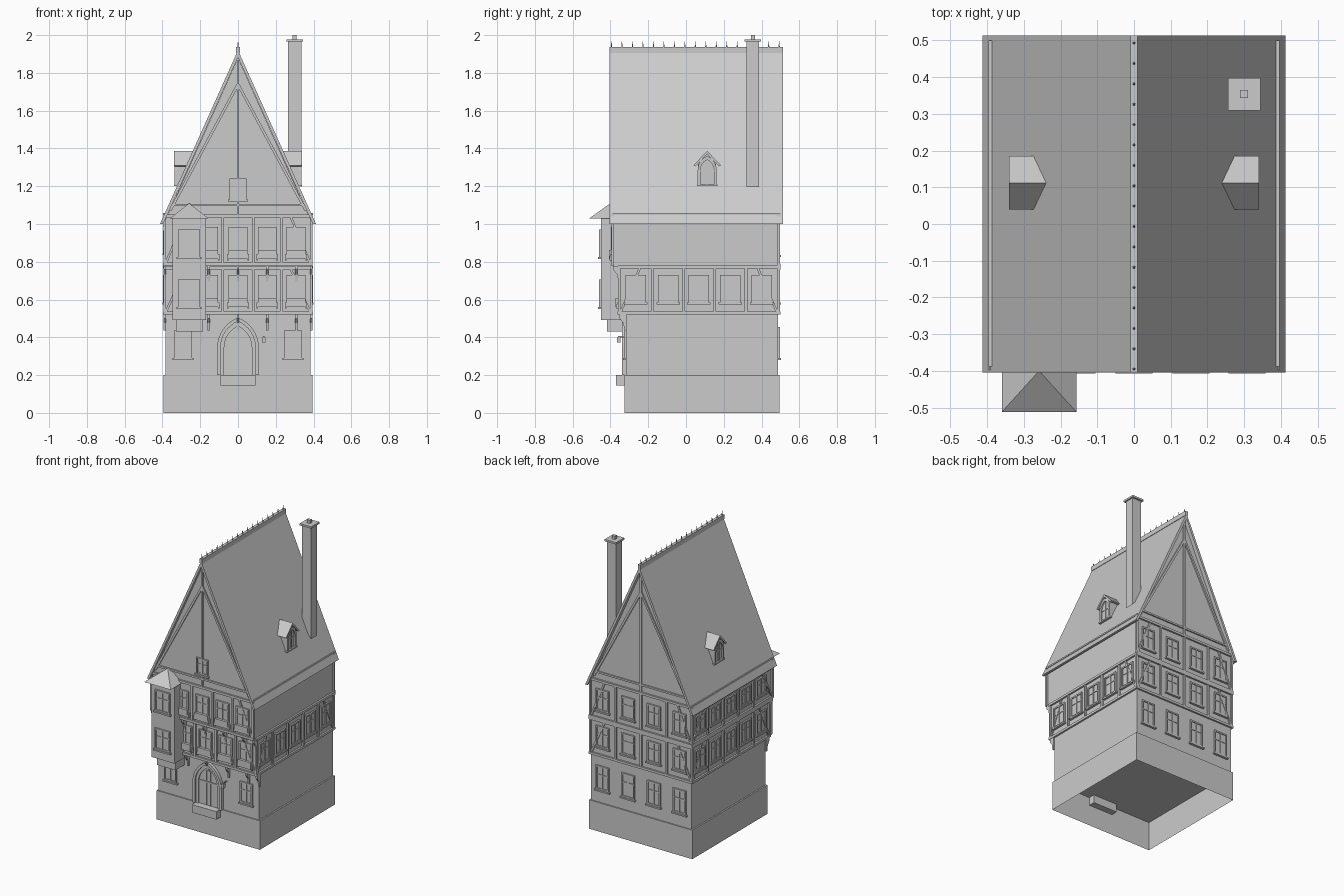
import bpy, bmesh, math
from mathutils import Vector, Matrix

if "Cube" in bpy.data.objects:
    bpy.data.objects.remove(bpy.data.objects["Cube"])

parts = {}
def part(name):
    return parts.setdefault(name, bmesh.new())

def box(name, x0, x1, y0, y1, z0, z1):
    c = Vector(((x0+x1)/2, (y0+y1)/2, (z0+z1)/2))
    m = Matrix.Translation(c) @ Matrix.Diagonal((x1-x0, y1-y0, z1-z0, 1))
    return bmesh.ops.create_cube(part(name), size=1, matrix=m)["verts"]

class Wall:
    """Drawing plane: u along the wall, z up, d outwards."""
    def __init__(self, axis, pos, sign):
        self.axis, self.pos, self.sign = axis, pos, sign
    def at(self, u, z, d):
        k = self.pos + d*self.sign
        return (u, k, z) if self.axis == "y" else (k, u, z)

def prism(name, wall, pts, d0, d1):
    bm = part(name)
    a = [bm.verts.new(wall.at(u, z, d0)) for u, z in pts]
    b = [bm.verts.new(wall.at(u, z, d1)) for u, z in pts]
    bm.faces.new(a)
    bm.faces.new(b[::-1])
    for i in range(len(a)):
        j = (i+1) % len(a)
        bm.faces.new((a[j], a[i], b[i], b[j]))

def bar(name, wall, p, q, w=.014, d=.009):
    p, q = Vector(p), Vector(q)
    t = (q-p).normalized()
    n = Vector((-t.y, t.x))*w/2
    prism(name, wall, [p+n, q+n, q-n, p-n], -.004, d)

def rect(name, wall, u0, u1, z0, z1, d, d0=-.004):
    prism(name, wall, [(u0, z0), (u1, z0), (u1, z1), (u0, z1)], d0, d)

def window(wall, u, z0, z1, w=.1, sill=True):
    h, t = w/2, .01
    rect("window_panes", wall, u-h, u+h, z0, z1, .004)
    for s in (-1, 1):
        bar("window_frames", wall, (u+s*(h-t/2), z0), (u+s*(h-t/2), z1), t, .011)
    for z in (z0+t/2, z1-t/2):
        bar("window_frames", wall, (u-h, z), (u+h, z), t, .010)
    bar("window_frames", wall, (u, z0), (u, z1), .007, .009)
    zt = z0+(z1-z0)*.62
    bar("window_frames", wall, (u-h, zt), (u+h, zt), .007, .008)
    if sill:
        rect("window_sills", wall, u-h-.008, u+h+.008, z0-.01, z0, .016)

def framing(wall, u0, u1, z0, z1, posts):
    for z in (z0+.008, z1-.008):
        bar("timber_frame", wall, (u0, z), (u1, z), .016, .012)
    for u in [u0+.007] + posts + [u1-.007]:
        bar("timber_frame", wall, (u, z0), (u, z1), .014, .010)
    # leaning braces in the end bays
    for u, s in ((u0, 1), (u1, -1)):
        bar("timber_braces", wall, (u+s*.014, z0+.015), (u+s*.115, z1-.015), .012, .008)

def arch(u, w, z0, zs, zt, n=8):
    h = zt-zs
    r = (w*w+h*h)/(2*w)
    a = math.atan2(h, r-w)
    half = [(w-r+r*math.cos(a*i/n), zs+r*math.sin(a*i/n)) for i in range(n+1)]
    right = [(w, z0)] + half
    return [(u+x, z) for x, z in right] + [(u-x, z) for x, z in right[-2::-1]]

# plinth, open underneath
v = box("plinth", -.395, .395, -.325, .495, 0, .2)
low = [f for f in part("plinth").faces if all(p.co.z < .01 for p in f.verts)]
bmesh.ops.delete(part("plinth"), geom=low, context="FACES_ONLY")

# storeys, each jettied forward, and the gabled top
box("ground_floor", -.385, .385, -.318, .487, .2, .52)
box("middle_floor", -.385, .385, -.35, .487, .52, .775)
front3 = Wall("y", -.385, -1)
prism("upper_floor_and_gable", front3,
      [(-.385, .775), (.385, .775), (.385, 1.02), (0, 1.88), (-.385, 1.02)], -.872, 0)

# roof
prism("roof", Wall("y", -.405, -1),
      [(-.413, 1), (-.396, 1), (0, 1.882), (.396, 1), (.413, 1), (0, 1.92)], -.918, 0)
box("ridge_cap", -.01, .01, -.405, .513, 1.905, 1.937)
for i in range(17):
    bmesh.ops.create_cone(part("ridge_spikes"), segments=5, radius1=.004, radius2=.001, depth=.03,
                          cap_ends=True, matrix=Matrix.Translation((0, -.395+i*.0555, 1.95)))
for s in (-1, 1):
    x = sorted((s*.386, s*.396))
    box("eave_battens", *x, -.388, .5, 1.047, 1.057)

# wall planes
front1, front2 = Wall("y", -.318, -1), Wall("y", -.35, -1)
back = Wall("y", .487, 1)
right, left = Wall("x", .385, 1), Wall("x", -.385, -1)

# front and back framing and windows
for wall, z0, z1 in ((front2, .52, .775), (front3, .78, 1.05)):
    framing(wall, -.395, .395, z0, z1, [-.23, -.08, .08, .23])
    dz = .255 if wall is front3 else 0
    for u in (-.155, 0, .155, .308):
        window(wall, u, .585+dz, .73+dz)
        rect("flower_boxes", wall, u-.05, u+.05, .56+dz, .608+dz, .022)
        for s in (-1, 1):
            bar("flower_box_brackets", wall, (u+s*.054, .552+dz), (u+s*.054, .575+dz), .008, .02)
for z0, z1 in ((.52, .775), (.775, 1.05)):
    framing(back, -.395, .395, z0, z1, [-.195, 0, .195])
for u in (-.295, -.098, .098, .295):
    for z0, z1 in ((.29, .455), (.585, .73), (.835, .985)):
        window(back, u, z0, z1)

# side framing: one row on the right, two on the left
for wall, y0, z0, z1 in ((right, -.36, .52, .78), (left, -.36, .52, .78), (left, -.395, .78, 1.0)):
    framing(wall, y0, .495, z0, z1, [-.178, -.012, .153, .318])
    for u in (-.265, -.095, .068, .235, .4):
        window(wall, u, z0+.065, min(z0+.21, .965), .108)

# gable timbers
for wall in (front3, back):
    bar("gable_timbers", wall, (-.385, 1.042), (.385, 1.042), .016, .012)
    bar("gable_timbers", wall, (-.345, 1.1), (.345, 1.1), .012, .009)
    bar("gable_timbers", wall, (0, 1.05), (0, 1.88), .012, .010)
    for s in (-1, 1):
        bar("gable_timbers", wall, (0, 1.74), (s*.36, 1.07), .014, .009)
window(front3, 0, 1.13, 1.24, .09)

# ground floor front: windows, door, step, lamp
for u in (-.29, .29):
    window(front1, u, .29, .435, .095)
outline = [arch(0, w, .2, .345, zt) for w, zt in ((.11, .505), (.092, .485), (.073, .46))]
for i, d in ((0, .022), (1, .012)):
    prism("door_surround", front1, outline[i] + outline[i+1][::-1], -.004, d)
prism("door", front1, outline[2], -.004, .004)
bar("door_battens", front1, (-.07, .36), (.07, .36), .01, .01)
for u in (-.015, .015):
    bar("door_battens", front1, (u, .2), (u, .44), .005, .008)
box("door_step", -.093, .093, -.37, -.28, .145, .2)
box("lamp", .126, .146, -.366, -.347, .372, .40)
box("lamp", .133, .139, -.36, -.315, .40, .406)

# corbels under the jetties
for x in (-.155, 0, .155, .308, .388, -.388):
    for y, z, dp in ((-.318, .52, .034), (-.35, .778, .036)):
        prism("jetty_corbels", Wall("x", x, 1),
              [(y+.004, z), (y-dp, z), (y-dp, z-.02), (y-dp*.4, z-.045), (y-.008, z-.085), (y+.004, z-.085)],
              -.006, .006)

# oriel on the front left
box("oriel", -.347, -.17, -.45, -.34, .492, 1.035)
box("oriel_foot", -.327, -.186, -.418, -.31, .43, .495)
bm = part("oriel_roof")
q = [bm.verts.new(p) for p in ((-.36, -.512, 1.03), (-.157, -.512, 1.03), (-.157, -.38, 1.03),
                               (-.36, -.38, 1.03), (-.2585, -.4, 1.11), (-.2585, -.38, 1.11))]
for f in ((0, 1, 2, 3), (0, 1, 4), (1, 2, 5, 4), (3, 0, 4, 5), (2, 3, 5)):
    bm.faces.new([q[i] for i in f])
oriel_front = Wall("y", -.45, -1)
for z0, z1 in ((.56, .705), (.825, .97)):
    window(oriel_front, -.26, z0, z1, .115)

# dormers on both slopes
c = .112
for s in (-1, 1):
    w = Wall("x", s*.2, s)
    prism("dormer_bodies", w, [(c-.048, 1.2), (c+.048, 1.2), (c+.048, 1.325), (c, 1.37), (c-.048, 1.325)], 0, .122)
    prism("dormer_roofs", w, [(c-.073, 1.31), (c, 1.387), (c+.073, 1.31), (c+.062, 1.305),
                              (c, 1.370), (c-.062, 1.305)], 0, .14)
    f = Wall("x", s*.322, s)
    a, b = arch(c, .05, 1.2, 1.285, 1.36, 6), arch(c, .036, 1.2, 1.283, 1.34, 6)
    prism("dormer_arches", f, a + b[::-1], -.004, .013)
    prism("dormer_panes", f, b, -.004, .004)
    bar("dormer_arches", f, (c, 1.2), (c, 1.335), .006, .009)
    bar("dormer_arches", f, (c-.036, 1.28), (c+.036, 1.28), .006, .008)
    rect("dormer_sills", f, c-.055, c+.055, 1.2, 1.21, .016)

# chimney
box("chimney", .266, .335, .32, .386, 1.195, 1.97)
for vert in part("chimney").verts:
    if vert.co.z < 1.5 and vert.co.x < .3:
        vert.co.z = 1.28
box("chimney_cap", .256, .344, .309, .398, 1.965, 1.978)
box("chimney_top", .289, .311, .343, .365, 1.978, 2.0)

# turn every part into an object
for name, bm in parts.items():
    bmesh.ops.recalc_face_normals(bm, faces=bm.faces[:])
    me = bpy.data.meshes.new(name)
    bm.to_mesh(me)
    bm.free()
    bpy.context.collection.objects.link(bpy.data.objects.new(name, me))
